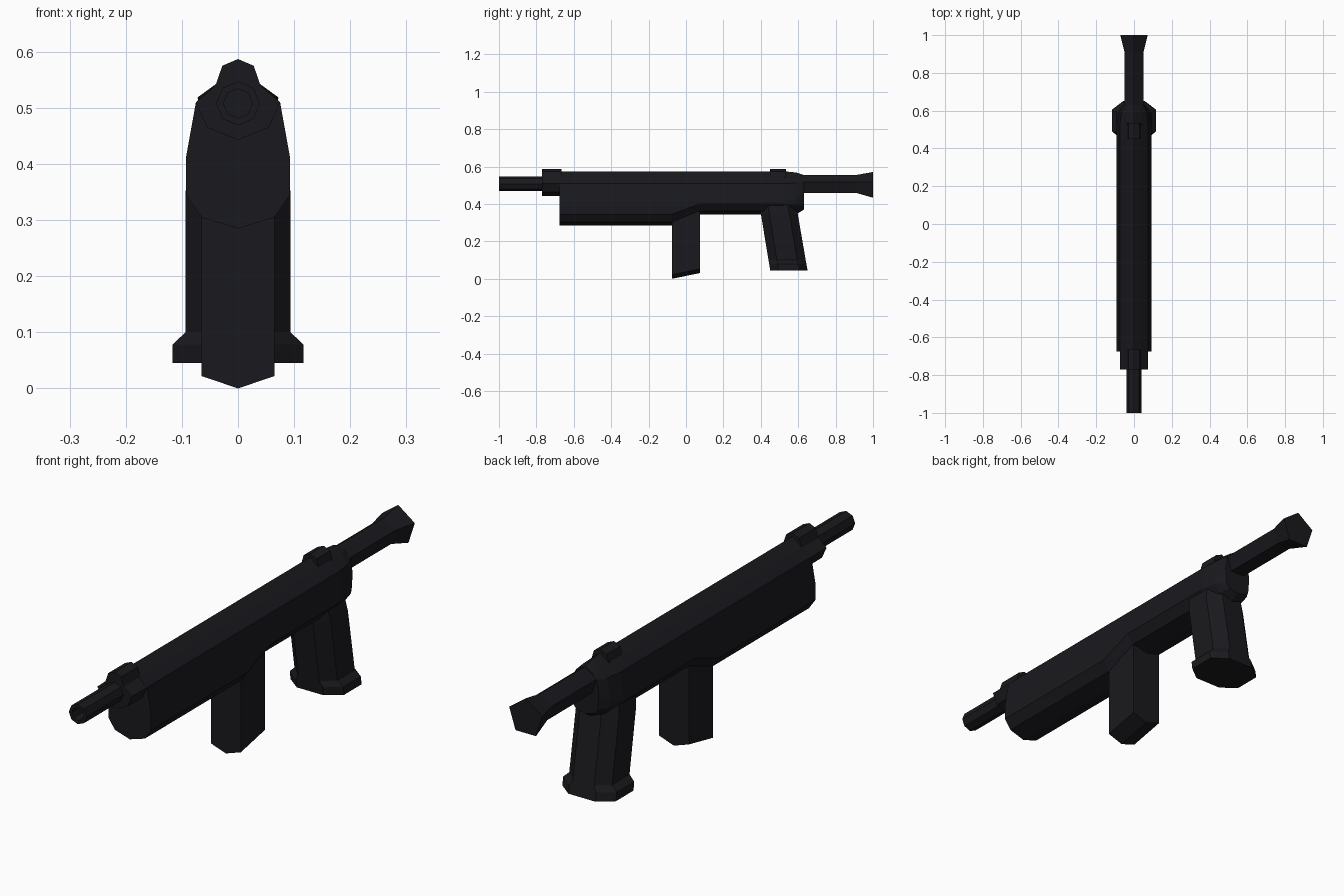
import bpy, bmesh, math

if "Cube" in bpy.data.objects:
    bpy.data.objects.remove(bpy.data.objects["Cube"])

mat = bpy.data.materials.new("black_metal")
mat.diffuse_color = (0.01, 0.01, 0.013, 1)
mat.use_nodes = True
mat.node_tree.nodes["Principled BSDF"].inputs["Base Color"].default_value = mat.diffuse_color


def loft(name, rings):
    """Skin a list of equal-length 3D rings and cap both ends."""
    bm = bmesh.new()
    vs = [[bm.verts.new(p) for p in r] for r in rings]
    n = len(vs[0])
    for a, b in zip(vs, vs[1:]):
        for i in range(n):
            j = (i + 1) % n
            bm.faces.new((a[i], a[j], b[j], b[i]))
    bm.faces.new(vs[0][::-1])
    bm.faces.new(vs[-1])
    bmesh.ops.recalc_face_normals(bm, faces=bm.faces)
    me = bpy.data.meshes.new(name)
    bm.to_mesh(me)
    bm.free()
    me.materials.append(mat)
    ob = bpy.data.objects.new(name, me)
    bpy.context.collection.objects.link(ob)
    return ob


def section(y, half):
    """Mirror a top-to-bottom half profile of (x, z) into a ring at y."""
    return [(x, y, z) for x, z in half] + [(-x, y, z) for x, z in half[::-1] if x > 0]


def poly(y, n, r, cz):
    """Regular polygon ring with a corner at the top."""
    return [(r * math.sin(2 * math.pi * i / n), y, cz + r * math.cos(2 * math.pi * i / n))
            for i in range(n)]


# Receiver: deep fore end, shallow rear, tapered tail
top = [(0, .575), (.04, .542), (.075, .51), (.093, .41)]
deep = top + [(.093, .345), (.065, .305), (0, .285)]
shallow = top + [(.093, .40), (.065, .362), (0, .345)]
tail = [(0, .555), (.03, .54), (.05, .515), (.06, .46), (.056, .40), (.04, .38), (0, .37)]
mid = [((a + 2 * c) / 3, (b + 2 * d) / 3) for (a, b), (c, d) in zip(tail, shallow)]
mid[-1] = (0, .345)
loft("receiver", [section(-.675, deep), section(-.075, deep), section(.07, shallow),
                  section(.52, shallow), section(.59, mid), section(.63, tail)])

# Front collar with sight
collar = [(0, .587), (.028, .575), (.04, .54), (.075, .51), (.055, .465), (0, .443)]
loft("front_collar", [section(y, collar) for y in (-.77, -.665)])

# Rear sight
loft("rear_sight", [section(y, [(0, .587), (.028, .575), (.04, .535), (0, .52)])
                    for y in (.45, .535)])

# Barrel with recessed bore
loft("barrel", [poly(-.70, 8, .039, .508), poly(-1, 8, .039, .508),
                poly(-1, 8, .026, .508), poly(-.93, 8, .026, .508)])

# Stock tube with flared end
loft("stock", [poly(.58, 5, .053, .502), poly(.91, 5, .053, .502), poly(1, 5, .076, .495)])

# Magazine with slanted, ridged bottom
loft("magazine", [section(y, [(0, .38), (.065, .36), (.065, zs), (0, zr)])
                  for y, zs, zr in ((-.075, .022, 0), (.075, .053, .031))])


def grip_ring(z, front, back, half):
    """Chamfered horizontal section of the grip."""
    c, w = .045, half * .5
    pts = [(w, front), (half, front + c), (half, back - c), (w, back)]
    return [(x, y, z) for x, y in pts] + [(-x, y, z) for x, y in pts[::-1]]


# Raked grip with sideways flare at the base
loft("grip", [grip_ring(.45, .385, .580, .080), grip_ring(.35, .400, .597, .0935),
              grip_ring(.10, .441, .640, .0935), grip_ring(.078, .445, .644, .117),
              grip_ring(.045, .450, .650, .117)])
